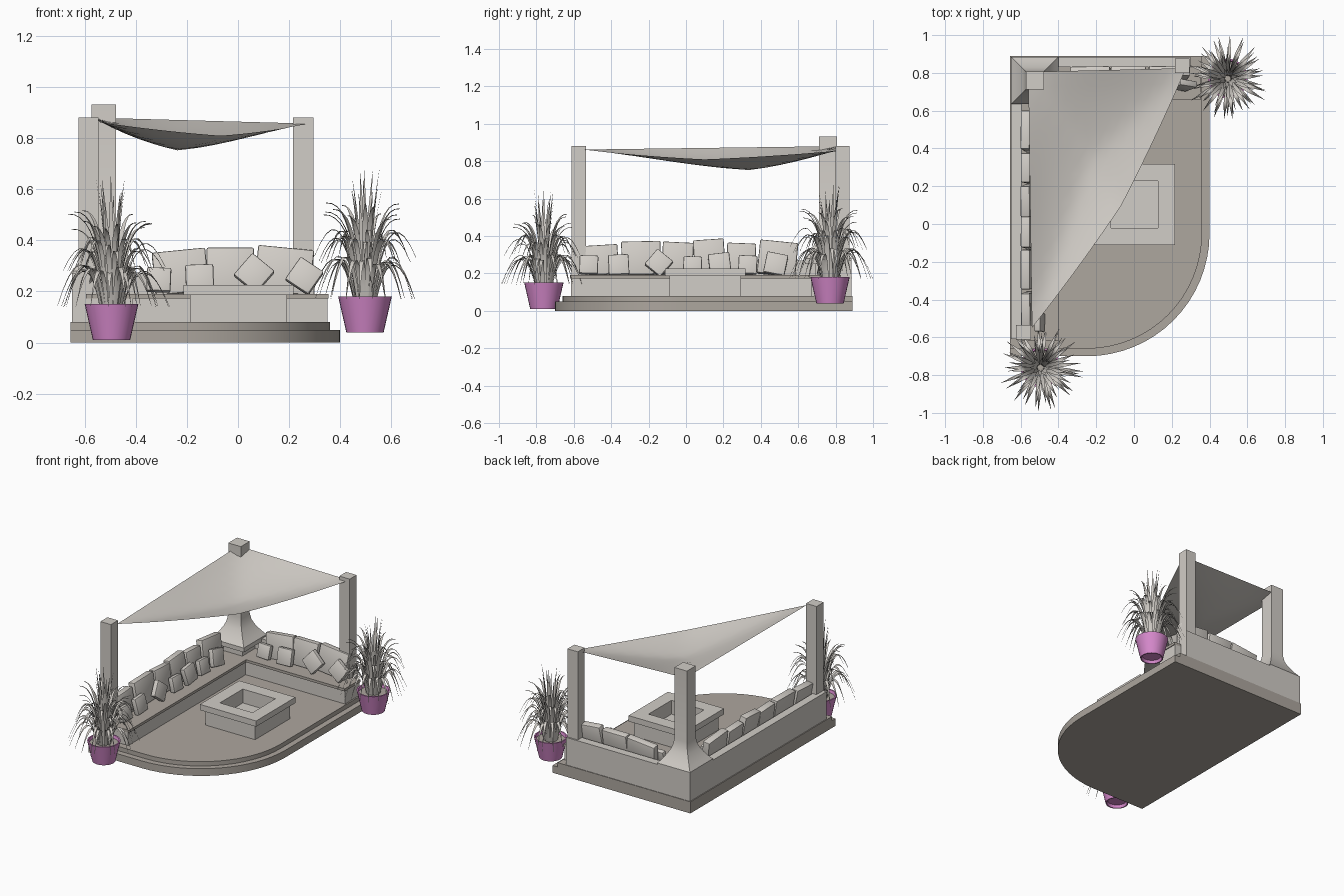
import bpy, bmesh, math, random
from mathutils import Matrix, Vector

if "Cube" in bpy.data.objects:
    bpy.data.objects.remove(bpy.data.objects["Cube"])

random.seed(4)

def material(name, rgb):
    m = bpy.data.materials.new(name)
    m.diffuse_color = (*rgb, 1)
    m.use_nodes = True
    m.node_tree.nodes["Principled BSDF"].inputs["Base Color"].default_value = m.diffuse_color
    return m

LIGHT = material("light stone grey", (0.64, 0.61, 0.57))
DARK = material("warm floor grey", (0.42, 0.385, 0.345))
PINK = material("orchid pot", (0.67, 0.25, 0.60))

def finish(name, bm, mat, angle=30, smooth=True, fix=True):
    if fix:
        bmesh.ops.recalc_face_normals(bm, faces=bm.faces)
    me = bpy.data.meshes.new(name)
    bm.to_mesh(me)
    bm.free()
    me.materials.append(mat)
    if smooth:
        for p in me.polygons:
            p.use_smooth = True
        me.set_sharp_from_angle(angle=math.radians(angle))
    ob = bpy.data.objects.new(name, me)
    bpy.context.collection.objects.link(ob)
    return ob

def box(name, x, y, z, mat=LIGHT):
    bm = bmesh.new()
    size = [b - a for a, b in (x, y, z)]
    mid = [(a + b) / 2 for a, b in (x, y, z)]
    bmesh.ops.create_cube(bm, size=1, matrix=Matrix.Translation(mid) @ Matrix.Diagonal((*size, 1)))
    return finish(name, bm, mat, smooth=False)

def loft(name, rings, mat, cap_start=True, cap_end=True, angle=30):
    """Joins rings of equal point count into a skin."""
    bm = bmesh.new()
    vs = [[bm.verts.new(p) for p in r] for r in rings]
    n = len(vs[0])
    for a, b in zip(vs, vs[1:]):
        for i in range(n):
            bm.faces.new((a[i], a[(i + 1) % n], b[(i + 1) % n], b[i]))
    if cap_start:
        bm.faces.new(vs[0][::-1])
    if cap_end:
        bm.faces.new(vs[-1])
    return finish(name, bm, mat, angle)

def square(cx, cy, h, z):
    return [(cx - h, cy - h, z), (cx + h, cy - h, z), (cx + h, cy + h, z), (cx - h, cy + h, z)]

def circle(cx, cy, r, z, n=28):
    return [(cx + r * math.cos(2 * math.pi * i / n), cy + r * math.sin(2 * math.pi * i / n), z) for i in range(n)]

# Two platform tiers with one rounded corner
def tier(name, r, z0, z1):
    cx, cy, n = -0.25, -0.05, 16
    pts = [(-0.656, 0.889), (-0.656, cy - r)]
    for i in range(n + 1):
        a = -math.pi / 2 + math.pi / 2 * i / n
        pts.append((cx + r * math.cos(a), cy + r * math.sin(a)))
    pts.append((cx + r, 0.889))
    loft(name, [[(x, y, z) for x, y in pts] for z in (z0, z1)], DARK)

tier("lower_platform", 0.65, 0, 0.05)
tier("upper_platform", 0.61, 0.05, 0.08)

# Low walls, benches and posts
box("left_wall", (-0.65, -0.595), (-0.61, 0.885), (0.08, 0.27))
box("back_wall", (-0.595, 0.30), (0.83, 0.885), (0.08, 0.27))
box("left_bench_base", (-0.595, -0.41), (-0.615, 0.83), (0.08, 0.172))
box("back_bench_base", (-0.41, 0.35), (0.67, 0.83), (0.08, 0.172))
box("left_bench_seat", (-0.595, -0.40), (-0.62, 0.83), (0.172, 0.19), DARK)
box("back_bench_seat", (-0.40, 0.355), (0.66, 0.83), (0.172, 0.19), DARK)
box("front_post", (-0.625, -0.545), (-0.612, -0.535), (0.08, 0.88))
box("right_post", (0.216, 0.295), (0.80, 0.875), (0.08, 0.88))

# Corner chimney with flared hood
box("fireplace_block", (-0.645, -0.45), (0.69, 0.88), (0.08, 0.26))
hood = [(0.125, 0.25), (0.125, 0.28), (0.105, 0.305), (0.085, 0.335), (0.068, 0.365),
        (0.056, 0.395), (0.048, 0.44), (0.048, 0.932)]
loft("corner_chimney", [square(-0.525, 0.76, h, z) for h, z in hood], LIGHT)

# Fire table with a sunken square basin
table = [(0.19, 0.08), (0.19, 0.186), (0.215, 0.186), (0.215, 0.226), (0.125, 0.226), (0.125, 0.13)]
loft("fire_table", [square(0.002, 0.103, h, z) for h, z in table], LIGHT)

# Cushions: width, thickness, height, with lean, roll and facing
def cushion(name, pos, size, roll, lean, turn):
    bm = bmesh.new()
    bmesh.ops.create_cube(bm, size=1, matrix=Matrix.Diagonal((*size, 1)))
    bmesh.ops.bevel(bm, geom=bm.edges[:], offset=0.007, segments=2, affect='EDGES', profile=0.5)
    m = (Matrix.Translation(pos) @ Matrix.Rotation(turn, 4, 'Z')
         @ Matrix.Rotation(-lean, 4, 'X') @ Matrix.Rotation(roll, 4, 'Y'))
    bmesh.ops.transform(bm, matrix=m, verts=bm.verts)
    finish(name, bm, LIGHT, 40)

TURN = math.pi / 2
# position along bench, width, height, roll
left_backs = [(-0.45, 0.175, 0.16, -0.06), (-0.24, 0.21, 0.18, -0.02), (-0.045, 0.165, 0.175, 0.05),
              (0.125, 0.165, 0.19, -0.07), (0.295, 0.155, 0.17, 0.04), (0.49, 0.205, 0.18, 0.1)]
for i, (p, w, h, r) in enumerate(left_backs):
    cushion(f"left_back_cushion_{i}", (-0.562, p, 0.19 + h / 2), (w, 0.05, h), r, 0.16, TURN)
rear_backs = [(-0.225, 0.21, 0.17, -0.1), (-0.03, 0.185, 0.18, 0), (0.18, 0.22, 0.18, 0.1)]
for i, (p, w, h, r) in enumerate(rear_backs):
    cushion(f"rear_back_cushion_{i}", (p, 0.797, 0.19 + h / 2), (w, 0.05, h), r, 0.16, 0)

# position, size, height of centre, roll
left_throws = [(-0.52, 0.10, 0.245, 0.03), (-0.36, 0.11, 0.245, -0.05), (-0.145, 0.11, 0.255, 0.7),
               (0.035, 0.10, 0.24, 0.04), (0.18, 0.115, 0.25, -0.12), (0.33, 0.10, 0.245, 0.05),
               (0.48, 0.115, 0.25, 0.2)]
for i, (p, s, z, r) in enumerate(left_throws):
    cushion(f"left_throw_pillow_{i}", (-0.50, p, z), (s, 0.035, s), r, 0.25, TURN)
rear_throws = [(-0.31, 0.095, 0.245, 0.04), (-0.15, 0.11, 0.25, -0.04), (0.063, 0.115, 0.27, 0.7),
               (0.26, 0.11, 0.26, 0.6)]
for i, (p, s, z, r) in enumerate(rear_throws):
    cushion(f"rear_throw_pillow_{i}", (p, 0.735, z), (s, 0.035, s), r, 0.25, 0)

# Sagging three-cornered shade sail
A, B, C = Vector((-0.56, 0.805, 0.88)), Vector((0.275, 0.825, 0.857)), Vector((-0.54, -0.55, 0.862))
N = 18
bm = bmesh.new()
grid = {}
for i in range(N + 1):
    for j in range(N + 1 - i):
        b, c = i / N, j / N
        a = 1 - b - c
        p = A * a + B * b + C * c
        bow = min(b, c) * 2
        p += Vector((0.065, -0.04, -0.05)) * (0.6 * bow + 1.6 * b * c)
        p.z -= 0.085 * (0.5 * 27 * a * b * c + 0.5 * 3 * min(a, b, c))
        grid[i, j] = bm.verts.new(p)
for i in range(N):
    for j in range(N - i):
        bm.faces.new((grid[i, j], grid[i, j + 1], grid[i + 1, j]))
        if i + j < N - 1:
            bm.faces.new((grid[i + 1, j], grid[i, j + 1], grid[i + 1, j + 1]))
for f in bm.faces:
    f.normal_update()
    if f.normal.z < 0:
        f.normal_flip()
finish("shade_sail", bm, LIGHT, 60, fix=False)

# Potted plants: tapered pot, soil, arching strap leaves
def blade(bm, cx, cy, az, p0, p1, p2, width, seg=9):
    out = Vector((math.cos(az), math.sin(az), 0))
    side = Vector((-out.y, out.x, 0))
    rows = []
    for k in range(seg + 1):
        t = k / seg
        r, z = [(1 - t) ** 2 * p0[q] + 2 * t * (1 - t) * p1[q] + t * t * p2[q] for q in (0, 1)]
        mid = Vector((cx, cy, z)) + out * r
        w = width * (0.6 + 1.2 * t * (1 - t)) * min(1, (1 - t) * 2.5) + 0.0005
        rows.append([bm.verts.new(mid + side * w + Vector((0, 0, 0.003))), bm.verts.new(mid),
                     bm.verts.new(mid - side * w + Vector((0, 0, 0.003)))])
    for a, b in zip(rows, rows[1:]):
        for q in (0, 1):
            bm.faces.new((a[q], a[q + 1], b[q + 1], b[q]))

def plant(name, cx, cy, z):
    prof = [(0.045, z + 0.02), (0.06, z + 0.02), (0.066, z), (0.073, z), (0.105, z + 0.14),
            (0.096, z + 0.14), (0.09, z + 0.12)]
    loft(name + "_pot", [circle(cx, cy, r, h) for r, h in prof], PINK, cap_end=False)
    loft(name + "_soil", [circle(cx, cy, 0.09, z + 0.115), circle(cx, cy, 0.091, z + 0.122)], DARK)
    bm = bmesh.new()
    z0 = z + 0.12
    # leaf count, start radius, bend (radius, height), tip (radius, height)
    whorls = [(12, 0.015, (0.02, 0.27), (0.06, 0.50)), (16, 0.025, (0.05, 0.38), (0.16, 0.37)),
              (20, 0.035, (0.09, 0.43), (0.20, 0.17)), (22, 0.045, (0.11, 0.33), (0.215, 0.01))]
    for n, r0, b, t in whorls:
        for i in range(n):
            az = 2 * math.pi * (i + random.uniform(-0.35, 0.35)) / n + n
            s, v = random.uniform(0.85, 1.08), random.uniform(0.84, 1.05)
            blade(bm, cx, cy, az, (r0, z0), (b[0] * s, z0 + b[1] * v), (t[0] * s, z0 + t[1] * v), 0.0105)
    finish(name + "_leaves", bm, LIGHT, 60)

plant("front_plant", -0.495, -0.76, 0.01)
plant("right_plant", 0.497, 0.77, 0.04)
